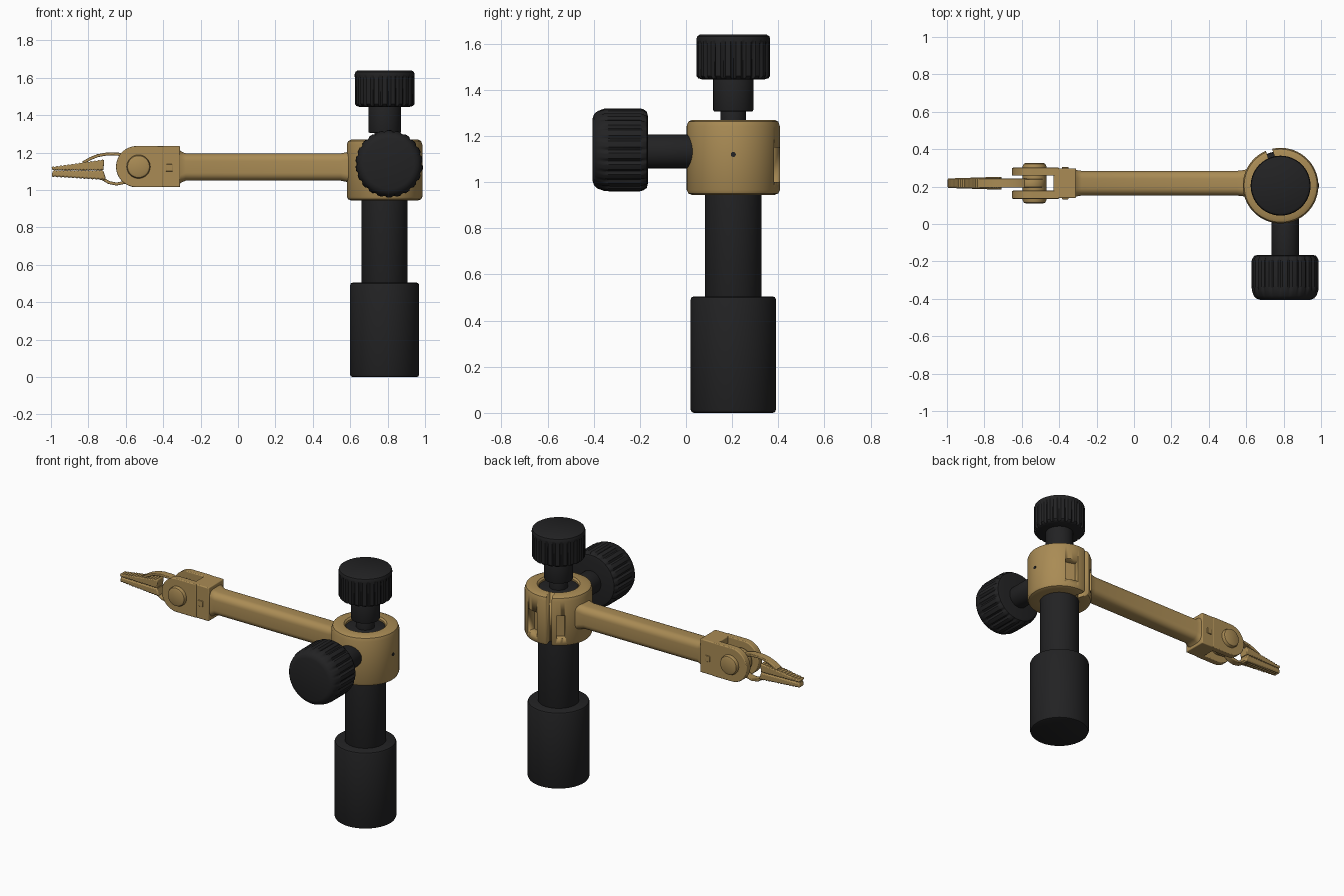
import bpy, bmesh, math
from mathutils import Matrix, Vector

if "Cube" in bpy.data.objects:
    bpy.data.objects.remove(bpy.data.objects["Cube"])


def material(name, rgb):
    m = bpy.data.materials.new(name)
    m.diffuse_color = (*rgb, 1)
    m.use_nodes = True
    m.node_tree.nodes["Principled BSDF"].inputs["Base Color"].default_value = m.diffuse_color
    return m


BLACK = material("black_plastic", (0.016, 0.016, 0.017))
BRASS = material("brass", (0.40, 0.26, 0.09))


def finish(name, bm, mat, bevel=0, angle=35):
    bmesh.ops.remove_doubles(bm, verts=bm.verts, dist=1e-5)
    bmesh.ops.recalc_face_normals(bm, faces=bm.faces)
    me = bpy.data.meshes.new(name)
    bm.to_mesh(me)
    bm.free()
    ob = bpy.data.objects.new(name, me)
    bpy.context.collection.objects.link(ob)
    me.materials.append(mat)
    if bevel:
        b = ob.modifiers.new("bevel", 'BEVEL')
        b.width, b.segments, b.limit_method = bevel, 3, 'ANGLE'
    bpy.ops.object.select_all(action='DESELECT')
    bpy.context.view_layer.objects.active = ob
    ob.select_set(True)
    bpy.ops.object.shade_smooth_by_angle(angle=math.radians(angle))
    return ob


def lathe(name, profile, mat, loc, along_y=False, segs=64, ribs=0, depth=0, closed=False):
    """Spin (radius, height, rib weight) points round z, or round y."""
    bm = bmesh.new()
    rings = []
    for p in profile:
        w = p[2] if len(p) > 2 else 0
        ring = []
        for i in range(segs):
            a = 2 * math.pi * i / segs
            groove = depth * w * max(0, math.cos(ribs * a)) if ribs else 0
            r = max(p[0] - groove, 0)
            ring.append(bm.verts.new((r * math.cos(a), r * math.sin(a), p[1])))
        rings.append(ring)
    pairs = list(zip(rings, rings[1:])) + ([(rings[-1], rings[0])] if closed else [])
    for a, b in pairs:
        for i in range(segs):
            j = (i + 1) % segs
            bm.faces.new((a[i], a[j], b[j], b[i]))
    if not closed:
        bm.faces.new(rings[0])
        bm.faces.new(rings[-1])
    rot = Matrix.Rotation(math.pi / 2, 4, 'X') if along_y else Matrix()
    bm.transform(Matrix.Translation(loc) @ rot)
    return finish(name, bm, mat)


def rod(name, r, z0, z1, mat, loc, along_y=False, c=0.008):
    return lathe(name, [(r - c, z0), (r - c * .3, z0 + c * .3), (r, z0 + c), (r, z1 - c),
                        (r - c * .3, z1 - c * .3), (r - c, z1)], mat, loc, along_y)


def prism(name, pts, y0, y1, mat, bevel=0.005):
    """Extrude an x-z outline along y."""
    bm = bmesh.new()
    f = bm.faces.new([bm.verts.new((x, y0, z)) for x, z in pts])
    g = bmesh.ops.extrude_face_region(bm, geom=[f])
    bmesh.ops.translate(bm, vec=(0, y1 - y0, 0),
                        verts=[v for v in g['geom'] if isinstance(v, bmesh.types.BMVert)])
    return finish(name, bm, mat, bevel)


def strap(name, path, t, y0, y1):
    """Bent sheet strip following an x-z path."""
    left, right = [], []
    for i, p in enumerate(path):
        d = (Vector(path[min(i + 1, len(path) - 1)]) - Vector(path[max(i - 1, 0)])).normalized()
        n = Vector((-d.y, d.x)) * t / 2
        left.append(tuple(Vector(p) + n))
        right.append(tuple(Vector(p) - n))
    return prism(name, left + right[::-1], y0, y1, BRASS, 0.004)


# Post: base, stem, collar, top neck and knob
PX, PY = 0.784, 0.205
post = (PX, PY, 0)
rod("post_base", 0.185, 0, 0.505, BLACK, post, c=0.014)
rod("post_stem", 0.123, 0.48, 1.25, BLACK, post)
collar = lathe("collar", [(0.118, 0.945), (0.18, 0.945), (0.195, 0.951), (0.202, 0.966), (0.202, 1.242),
                          (0.195, 1.262), (0.178, 1.27), (0.128, 1.27), (0.118, 1.26)],
               BRASS, post, segs=96, closed=True)
rod("top_neck", 0.055, 1.2, 1.33, BLACK, post)
rod("top_shaft", 0.087, 1.305, 1.47, BLACK, post)
lathe("top_knob", [(0.135, 1.445), (0.152, 1.45, .7), (0.16, 1.46, 1), (0.16, 1.595, 1), (0.16, 1.61, 0),
                   (0.16, 1.62), (0.156, 1.632), (0.145, 1.639)],
      BLACK, post, segs=176, ribs=22, depth=0.011)


# Clamp slot and pocket cut in the back of the collar
def cutter(name, deg, width, z0, z1, r_in):
    bm = bmesh.new()
    bmesh.ops.create_cube(bm, size=1)
    a = math.radians(deg)
    bm.transform(Matrix.Translation((PX + math.cos(a) * (r_in + .1), PY + math.sin(a) * (r_in + .1), (z0 + z1) / 2))
                 @ Matrix.Rotation(a, 4, 'Z') @ Matrix.Diagonal((0.2, width, z1 - z0, 1)))
    ob = finish(name, bm, BRASS)
    ob.hide_render = True
    ob.hide_viewport = True
    b = collar.modifiers.new(name, 'BOOLEAN')
    b.object, b.operation, b.solver = ob, 'DIFFERENCE', 'EXACT'


cutter("slot_cutter", 108, 0.035, 0.9, 1.3, 0.125)
cutter("pocket_cutter", 73, 0.085, 1.0, 1.15, 0.15)
cutter("side_pocket_cutter", 129, 0.05, 1.0, 1.15, 0.165)

# Small set screw on the right of the collar
bm = bmesh.new()
bmesh.ops.create_cone(bm, cap_ends=True, segments=16, radius1=0.011, radius2=0.011, depth=0.01,
                      matrix=Matrix.Translation((PX + 0.199, PY, 1.12)) @ Matrix.Rotation(math.pi / 2, 4, 'Y'))
finish("set_screw", bm, BLACK)

# Side clamping screw (heights run towards -y)
side = (0.808, 0, 1.14)
rod("side_shaft", 0.073, -0.06, 0.2, BLACK, (0.808, 0, 1.133), True)
lathe("side_knob", [(0.145, 0.165), (0.165, 0.17), (0.176, 0.185, 1), (0.18, 0.2, 1), (0.18, 0.33, 1),
                    (0.178, 0.355, .5), (0.168, 0.383), (0.155, 0.398), (0.135, 0.405)],
      BLACK, side, True, segs=176, ribs=22, depth=0.01)

# Arm with flared ends, lofted from rounded rectangles
AY, AZ = 0.218, 1.123
bm = bmesh.new()
prev = None
for x, hy, hz in [(-0.32, .076, .098), (-0.305, .07, .084), (-0.28, .066, .073), (0.55, .066, .073),
                  (0.585, .07, .08), (0.62, .08, .095)]:
    c = 0.042
    ring = []
    for q, (sy, sz) in enumerate([(1, 1), (-1, 1), (-1, -1), (1, -1)]):
        for k in range(7):
            a = math.pi / 2 * (q + k / 6)
            ring.append(bm.verts.new((x, AY + sy * (hy - c) + c * math.cos(a), AZ + sz * (hz - c) + c * math.sin(a))))
    if prev:
        for i in range(28):
            j = (i + 1) % 28
            bm.faces.new((prev[i], prev[j], ring[j], ring[i]))
    else:
        bm.faces.new(ring)
    prev = ring
bm.faces.new(prev)
finish("arm", bm, BRASS)

# Fork block, prongs and pivot
FX, FZ, FR = -0.542, 1.125, 0.11
prism("fork_block", [(-0.43, FZ - FR), (-0.31, FZ - FR), (-0.31, FZ + FR), (-0.43, FZ + FR)],
      0.138, 0.298, BRASS, 0.006)
outline = [(FX + FR * math.cos(a), FZ + FR * math.sin(a))
           for a in [math.pi / 2 + math.pi * i / 28 for i in range(29)]]
outline += [(-0.4, FZ - FR), (-0.4, FZ + FR)]
for s, tag in ((-1, "front"), (1, "back")):
    ya, yb = sorted((AY + s * 0.04, AY + s * 0.083))
    prism(tag + "_prong", outline, ya, yb, BRASS)
    prism(tag + "_rivet", [(-0.385, 1.1), (-0.35, 1.1), (-0.35, 1.138), (-0.385, 1.138)],
          *sorted((AY + s * 0.07, AY + s * 0.086)), BRASS, 0.003)
rod("pivot_pin", 0.063, -0.108, 0.108, BRASS, (-0.532, AY, FZ), True, c=0.016)
rod("clip_eye", 0.075, -0.022, 0.022, BRASS, (-0.545, AY, FZ), True, c=0.004)

# Spring straps of the clip
strap("upper_strap", [(-0.83, 1.145), (-0.79, 1.168), (-0.75, 1.184), (-0.70, 1.193), (-0.64, 1.192),
                      (-0.59, 1.18), (-0.54, 1.15)], 0.016, AY - 0.024, AY + 0.024)
strap("lower_strap", [(-0.75, 1.068), (-0.72, 1.058), (-0.69, 1.04), (-0.65, 1.032), (-0.61, 1.04),
                      (-0.57, 1.07), (-0.54, 1.1)], 0.016, AY - 0.024, AY + 0.024)


# Serrated jaws, meeting along a toothed seam
def jaw(name, edge0, edge1, seam_off):
    n = 14
    seam = [(-0.99 + 0.27 * i / (2 * n), 1.103 + 0.005 * (i % 2) + seam_off) for i in range(2 * n + 1)]
    x0, z0 = edge0
    x1, z1 = edge1
    sign = 1 if seam_off > 0 else -1
    outer = []
    for i in range(2 * n + 1):
        t = i / (2 * n)
        outer.append((x0 + (x1 - x0) * t, z0 + (z1 - z0) * t + sign * (i % 2) * 0.005))
    ob = prism(name, seam + outer[::-1], AY - 0.035, AY + 0.035, BRASS, 0)
    # narrow the tip and round the outer edge
    for v in ob.data.vertices:
        k = (v.co.x + 1) / 0.3
        v.co.y = AY + (v.co.y - AY) * (0.72 + 0.28 * min(1, k))
    b = ob.modifiers.new("bevel", 'BEVEL')
    b.width, b.segments, b.limit_method, b.angle_limit = 0.009, 2, 'ANGLE', math.radians(60)


jaw("upper_jaw", (-0.998, 1.120), (-0.715, 1.160), 0.001)
jaw("lower_jaw", (-0.998, 1.075), (-0.705, 1.057), -0.001)
